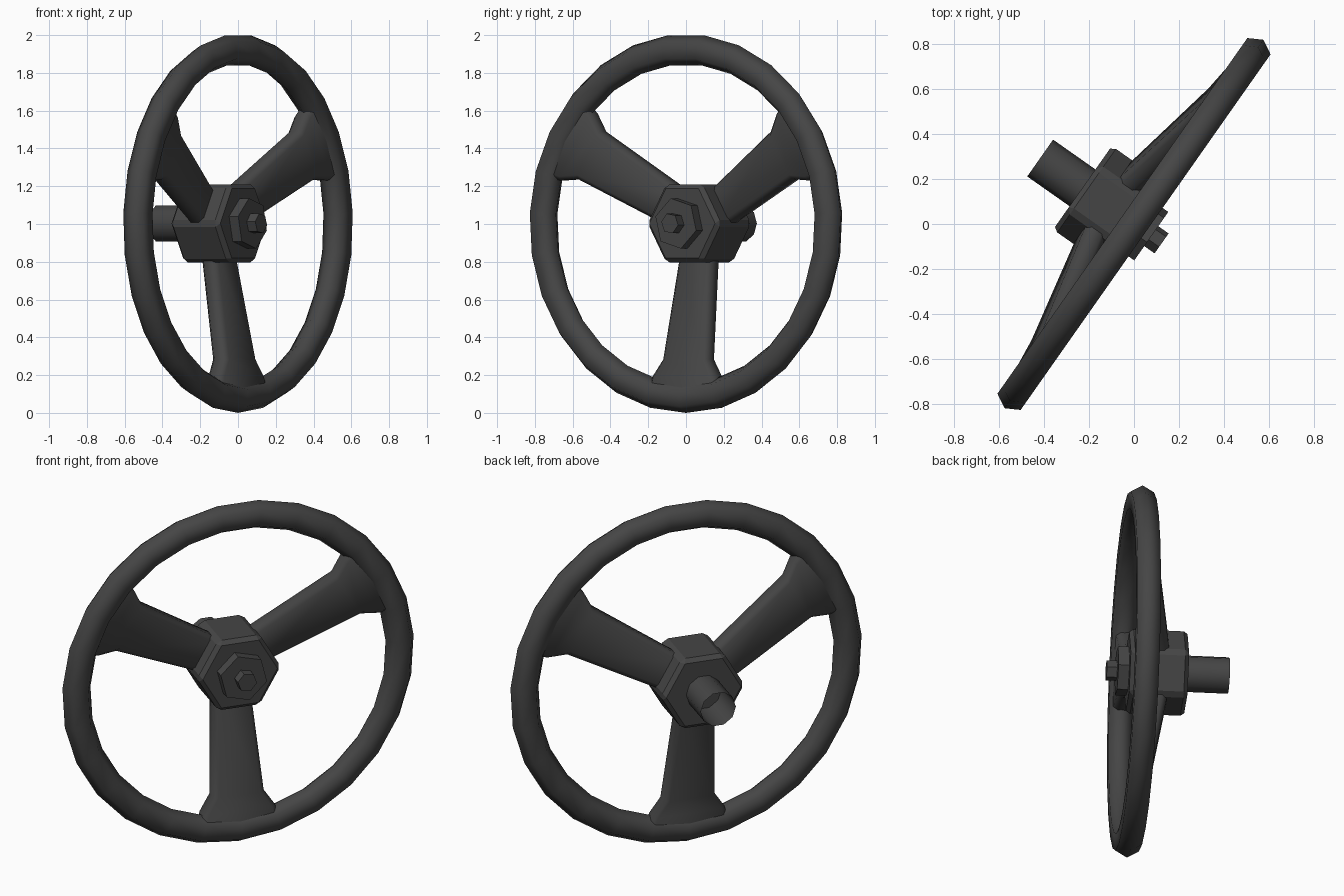
import bpy, bmesh, math
from mathutils import Matrix, Vector

cube = bpy.data.objects.get("Cube")
if cube:
    bpy.data.objects.remove(cube, do_unlink=True)

# One dark iron colour
iron = bpy.data.materials.new("dark_iron")
iron.use_nodes = True
colour = (0.06, 0.06, 0.06, 1)
iron.diffuse_color = colour
iron.node_tree.nodes["Principled BSDF"].inputs["Base Color"].default_value = colour

# Wheel is built around local y (front = -y), then turned and raised
PLACE = Matrix.Translation((0, 0, 1.003)) @ Matrix.Rotation(math.radians(54.9), 4, 'Z')


def make(name, bm, turn=0, bevel=0, smooth=None):
    bmesh.ops.recalc_face_normals(bm, faces=bm.faces)
    mesh = bpy.data.meshes.new(name)
    bm.to_mesh(mesh)
    bm.free()
    mesh.materials.append(iron)
    ob = bpy.data.objects.new(name, mesh)
    bpy.context.collection.objects.link(ob)
    ob.matrix_world = PLACE @ Matrix.Rotation(math.radians(turn), 4, 'Y')
    if bevel:
        mod = ob.modifiers.new("bevel", 'BEVEL')
        mod.width, mod.segments = bevel, 1
    if smooth:
        bpy.ops.object.select_all(action='DESELECT')
        ob.select_set(True)
        bpy.context.view_layer.objects.active = ob
        bpy.ops.object.shade_smooth_by_angle(angle=math.radians(smooth))
    return ob


def loft(bm, rings, closed=False):
    rows = [[bm.verts.new(p) for p in ring] for ring in rings]
    n = len(rows[0])
    pairs = list(zip(rows, rows[1:])) + ([(rows[-1], rows[0])] if closed else [])
    for a, b in pairs:
        for i in range(n):
            j = (i + 1) % n
            bm.faces.new((a[i], a[j], b[j], b[i]))
    return rows


def prism(name, sides, radius, front, back, turn=0, caps=True, **kw):
    # Prism along the wheel axis; front and back are distances toward the front
    bm = bmesh.new()
    rings = [[(radius * math.cos(k * math.tau / sides), -t, radius * math.sin(k * math.tau / sides))
              for k in range(sides)] for t in (front, back)]
    rows = loft(bm, rings)
    if caps:
        for row in rows:
            bm.faces.new(row)
    return make(name, bm, turn, **kw)


# Rim: hexagonal tube swept round 27 steps, a corner at the bottom
SECTION = [(0.08, 0), (0.045, 0.063), (-0.045, 0.063), (-0.08, 0), (-0.045, -0.063), (0.045, -0.063)]
bm = bmesh.new()
rim = []
for k in range(27):
    a = k * math.tau / 27
    rim.append([((0.923 + d) * math.sin(a), t, -(0.923 + d) * math.cos(a)) for d, t in SECTION])
loft(bm, rim, closed=True)
make("rim", bm, smooth=70)

# Spokes: flattened bars leaning back to the hub, flared at the rim
STATIONS = [(0.15, 0.105, -0.128, 0.052), (0.72, 0.145, -0.024, 0.052),
            (0.81, 0.205, -0.012, 0.052), (0.93, 0.24, 0, 0.05)]  # radius, half width, lean, half depth
for side, turn in (("lower", 0), ("left", 120), ("right", 240)):
    bm = bmesh.new()
    rings = []
    for r, w, t, h in STATIONS:
        c = 0.025
        corner = [(w, h - c), (w - c, h), (c - w, h), (-w, h - c),
                  (-w, c - h), (c - w, -h), (w - c, -h), (w, c - h)]
        rings.append([(x, -t + y, -r) for x, y in corner])
    rows = loft(bm, rings)
    for row in (rows[0], rows[-1]):
        bm.faces.new(row)
    make(side + "_spoke", bm, turn, smooth=50)

# Hub, retaining nut, stud and open shaft
prism("hub", 6, 0.238, 0.035, -0.28, bevel=0.022)
prism("nut", 6, 0.137, 0.094, 0.0, turn=16)
prism("stud", 6, 0.055, 0.15, 0.05, turn=10)
prism("shaft", 10, 0.1, -0.26, -0.51, caps=False, smooth=40)
